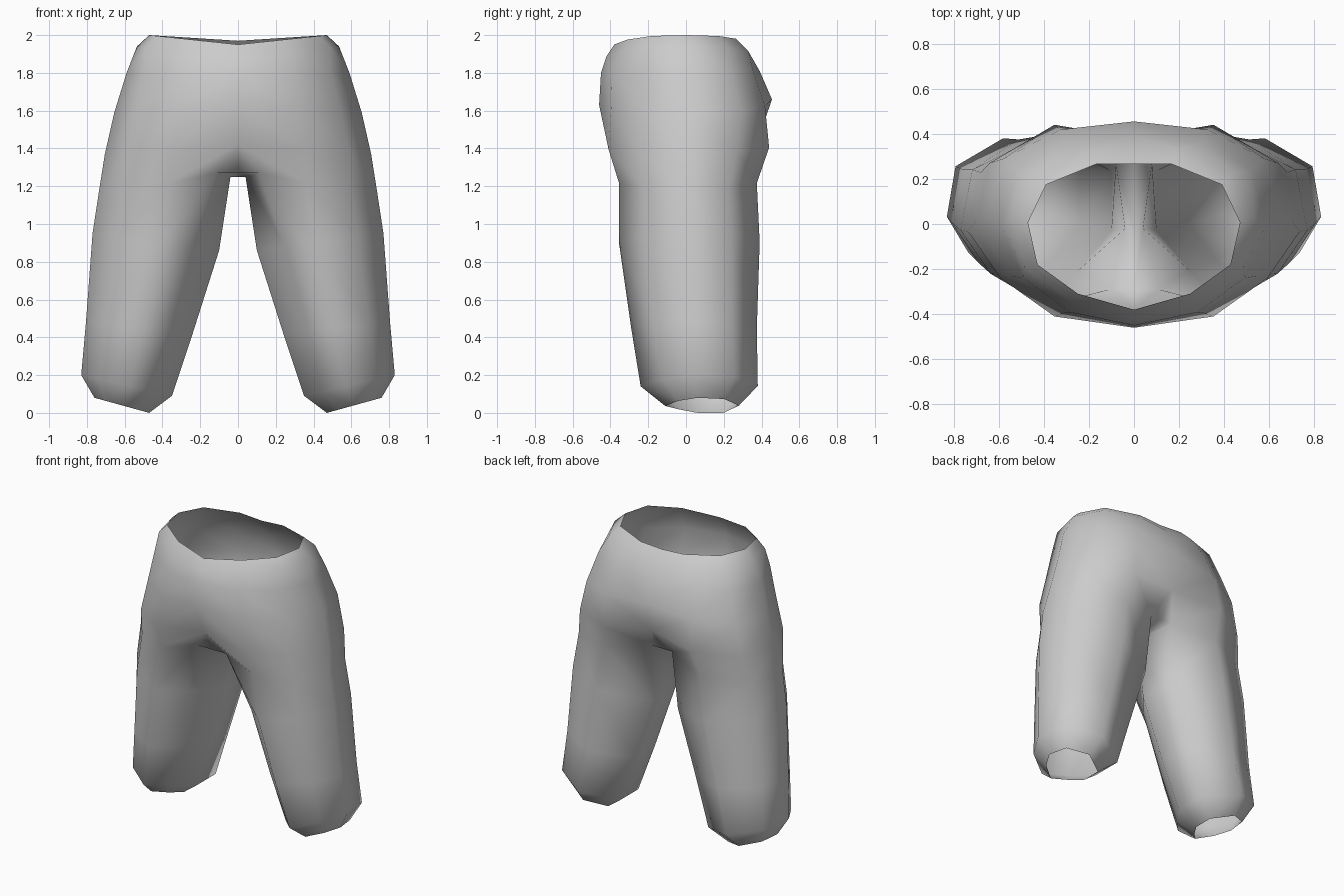
import bpy, bmesh, math

if "Cube" in bpy.data.objects:
    bpy.data.objects.remove(bpy.data.objects["Cube"])

fabric = bpy.data.materials.new("grey fabric")
fabric.diffuse_color = (0.6, 0.6, 0.6, 1)
fabric.use_nodes = True
fabric.node_tree.nodes["Principled BSDF"].inputs["Base Color"].default_value = fabric.diffuse_color

# Unit cross-sections (u across, v front to back)
WAIST = [(0, 0), (.53, .11), (.91, .31), (1, .60), (.83, .86), (.36, 1), (0, 1)]
HIP = [(0, 0), (.48, .07), (.83, .25), (1, .53), (.88, .82), (.5, .96), (0, 1)]
SEAT = [(0, .04), (.5, 0), (.84, .2), (1, .49), (.91, .8), (.5, 1), (0, .93)]
LEG = [(.22, .2), (.46, 0), (.8, .18), (1, .44), (.92, .8), (.48, 1), (0, .79), (0, .44)]

# Pelvis rings: shape, half width, front y, back y, z at front, side, back
PELVIS = [
    (WAIST, .47, -.38, .265, 1.95, 2.0, 1.97),
    (WAIST, .535, -.42, .33, 1.89, 1.94, 1.90),
    (HIP, .59, -.45, .39, 1.80, 1.80, 1.81),
    (HIP, .655, -.46, .455, 1.63, 1.59, 1.66),
    (SEAT, .705, -.41, .44, 1.42, 1.37, 1.44),
]
# Leg rings: inner x, outer x, front y, back y, inner z, outer z
LEGS = [
    (.04, .735, -.355, .375, 1.25, 1.18),
    (.10, .77, -.355, .39, .86, .95),
    (.24, .805, -.29, .375, .42, .48),
    (.35, .83, -.24, .38, .09, .20),
    (.47, .76, -.11, .28, 0, .08),
]


def lerp(a, b, t):
    return a + (b - a) * t


bm = bmesh.new()


def bridge(a, b, closed):
    n = len(a)
    for i in range(n if closed else n - 1):
        j = (i + 1) % n
        bm.faces.new((a[i], b[i], b[j], a[j]))


# Pelvis half shell
pelvis = []
for shape, w, yf, yb, zf, zs, zb in PELVIS:
    pelvis.append([bm.verts.new((u * w, lerp(yf, yb, v), lerp(zf if v < .5 else zb, zs, u)))
                   for u, v in shape])
for a, b in zip(pelvis, pelvis[1:]):
    bridge(a, b, False)

# Leg tube, open at the hem
legs = []
for x0, x1, yf, yb, z0, z1 in LEGS:
    legs.append([bm.verts.new((lerp(x0, x1, u), lerp(yf, yb, v), lerp(z0, z1, u)))
                 for u, v in LEG])
top = legs[0]
top[0].co = (.11, -.29, 1.27)
top[6].co = (.08, .27, 1.27)
top[7].co = (.04, -.02, 1.25)
for a, b in zip(legs, legs[1:]):
    bridge(a, b, True)

# Join of seat and leg, with the crotch gusset between
bridge(pelvis[-1], top[:7], False)
front, mid, back = [bm.verts.new(c) for c in ((0, -.29, 1.27), (0, -.02, 1.25), (0, .27, 1.27))]
bm.faces.new((pelvis[-1][0], front, top[0]))
bm.faces.new((pelvis[-1][6], top[6], back))
bm.faces.new((front, mid, top[7], top[0]))
bm.faces.new((mid, back, top[6], top[7]))

# Mirror the half across the centre line
geom = bm.verts[:] + bm.edges[:] + bm.faces[:]
bmesh.ops.mirror(bm, geom=geom, axis='X', merge_dist=.001)
bmesh.ops.remove_doubles(bm, verts=bm.verts[:], dist=.001)
bmesh.ops.recalc_face_normals(bm, faces=bm.faces[:])
for f in bm.faces:
    f.smooth = True

mesh = bpy.data.meshes.new("trousers")
bm.to_mesh(mesh)
bm.free()
mesh.materials.append(fabric)
bpy.context.collection.objects.link(bpy.data.objects.new("trousers", mesh))
